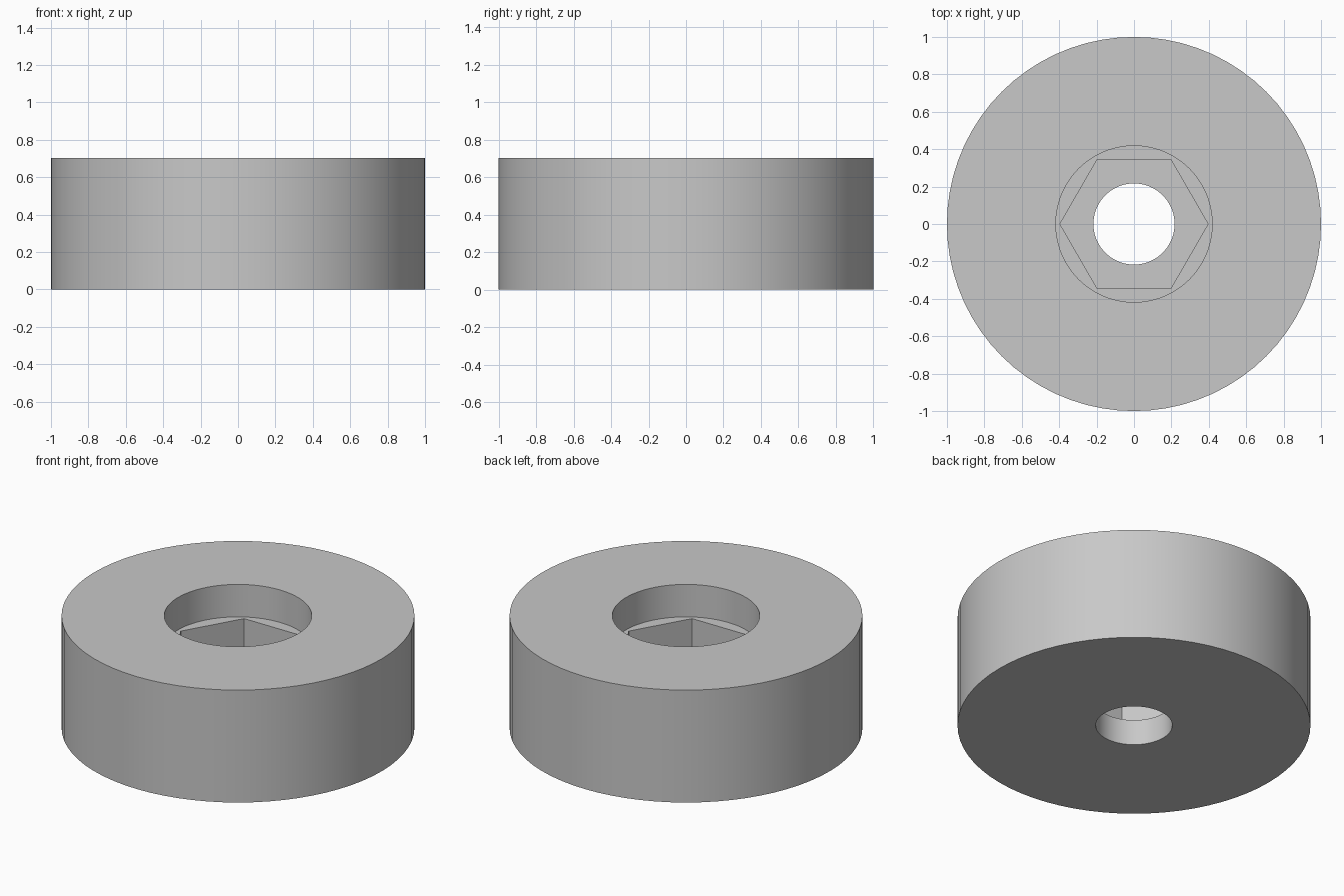
import bpy, bmesh, math

cube = bpy.data.objects.get("Cube")
if cube:
    bpy.data.objects.remove(cube, do_unlink=True)

SEGMENTS = 72  # divisible by six, so the hexagon corners fall on vertices
HEIGHT, SHELF, FLOOR = 0.703, 0.5, 0.16
OUTER, RECESS, HEX, BORE = 1.0, 0.418, 0.396, 0.217


def circle(radius):
    return lambda angle: radius


def hexagon(radius):
    # Distance to the hexagon's edge, corners on the x axis
    sector = math.pi / 3
    return lambda a: radius * math.cos(sector / 2) / math.cos(a % sector - sector / 2)


def add_ring(bm, radius_at, z):
    angles = [math.tau * i / SEGMENTS for i in range(SEGMENTS)]
    return [bm.verts.new((radius_at(a) * math.cos(a), radius_at(a) * math.sin(a), z))
            for a in angles]


# Plain grey
grey = bpy.data.materials.new("light grey")
grey.use_nodes = True
colour = (0.58, 0.58, 0.58, 1)
grey.diffuse_color = colour
grey.node_tree.nodes["Principled BSDF"].inputs["Base Color"].default_value = colour

# Closed cross-section: outer wall, round recess, hexagonal pocket, through bore
section = [
    (circle(OUTER), 0), (circle(OUTER), HEIGHT),
    (circle(RECESS), HEIGHT), (circle(RECESS), SHELF),
    (hexagon(HEX), SHELF), (hexagon(HEX), FLOOR),
    (circle(BORE), FLOOR), (circle(BORE), 0),
]
bm = bmesh.new()
rings = [add_ring(bm, shape, z) for shape, z in section]
for lower, upper in zip(rings, rings[1:] + rings[:1]):
    for i in range(SEGMENTS):
        j = (i + 1) % SEGMENTS
        bm.faces.new((lower[i], lower[j], upper[j], upper[i]))
bmesh.ops.recalc_face_normals(bm, faces=bm.faces)

mesh = bpy.data.meshes.new("round_spacer")
bm.to_mesh(mesh)
bm.free()
mesh.materials.append(grey)
spacer = bpy.data.objects.new("round_spacer", mesh)
bpy.context.collection.objects.link(spacer)

# Smooth round walls with crisp rims
bpy.ops.object.select_all(action='DESELECT')
spacer.select_set(True)
bpy.context.view_layer.objects.active = spacer
bpy.ops.object.shade_smooth_by_angle(angle=math.radians(30))
